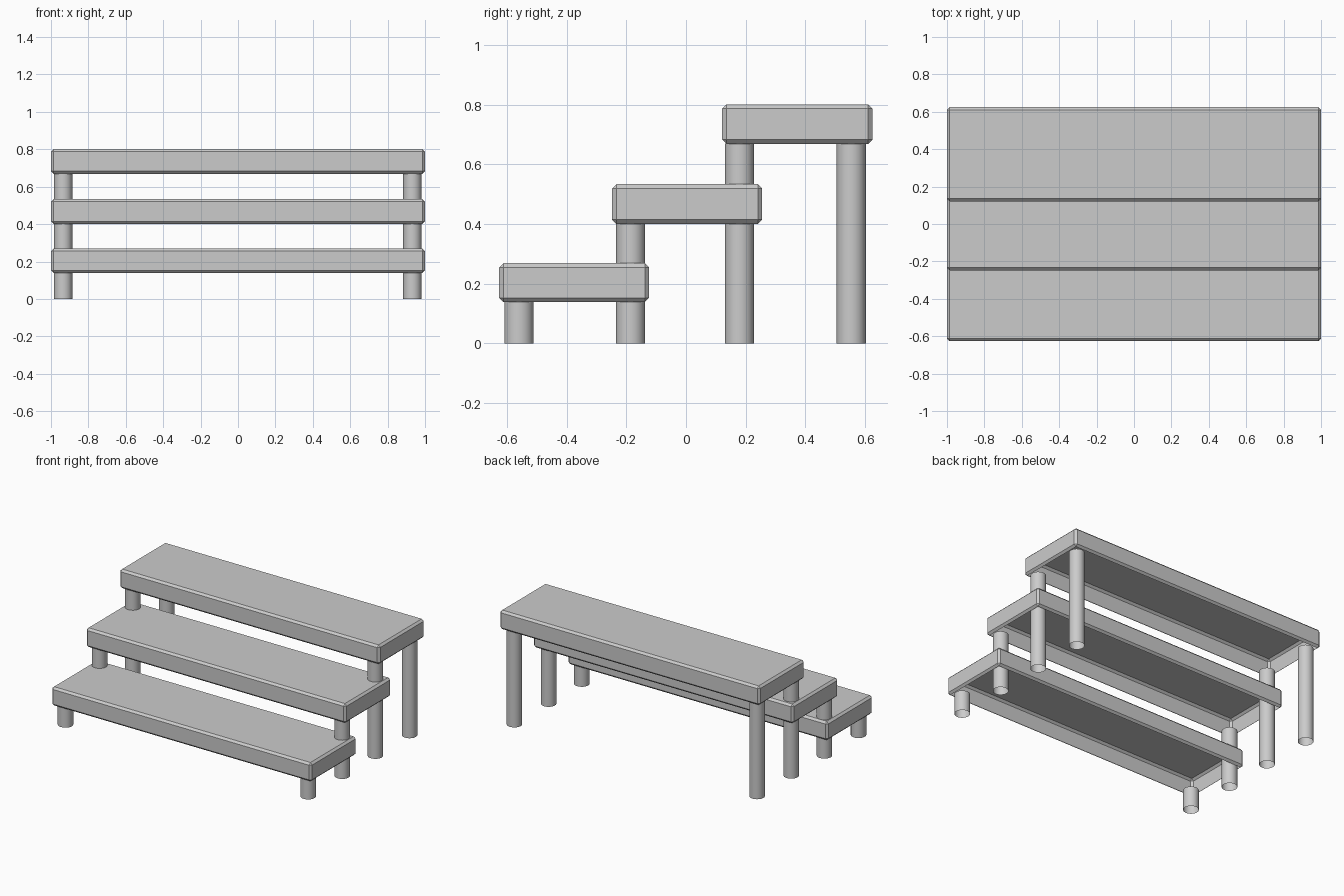
import bpy, bmesh
from math import radians

if "Cube" in bpy.data.objects:
    bpy.data.objects.remove(bpy.data.objects["Cube"])


def finish(name, bm, smooth=False):
    mesh = bpy.data.meshes.new(name)
    bm.to_mesh(mesh)
    bm.free()
    obj = bpy.data.objects.new(name, mesh)
    bpy.context.collection.objects.link(obj)
    if smooth:
        bpy.ops.object.select_all(action='DESELECT')
        obj.select_set(True)
        bpy.context.view_layer.objects.active = obj
        bpy.ops.object.shade_smooth_by_angle(angle=radians(30))
    return obj


def tread(name, y, z0, z1, depth=0.503, chamfer=0.014):
    # chamfered board, open underneath
    bm = bmesh.new()
    bmesh.ops.create_cube(bm, size=1)
    bmesh.ops.scale(bm, vec=(2, depth, z1 - z0), verts=bm.verts)
    bmesh.ops.translate(bm, vec=(0, y, (z0 + z1) / 2), verts=bm.verts)
    bmesh.ops.bevel(bm, geom=bm.edges[:], offset=chamfer, segments=1,
                    affect='EDGES', profile=0.5)
    bm.normal_update()
    under = [f for f in bm.faces if f.normal.z < -0.99]
    bmesh.ops.delete(bm, geom=under, context='FACES')
    return finish(name, bm)


def leg(name, x, y, top, radius=0.049):
    # round open-ended post from the ground to the tread it carries
    bm = bmesh.new()
    bmesh.ops.create_cone(bm, cap_ends=False, segments=32, radius1=radius,
                          radius2=radius, depth=top)
    bmesh.ops.translate(bm, vec=(x, y, top / 2), verts=bm.verts)
    return finish(name, bm, smooth=True)


# Three stepped treads
tread("lower_tread", -0.375, 0.139, 0.269)
tread("middle_tread", 0.004, 0.401, 0.534)
tread("upper_tread", 0.373, 0.669, 0.801)

# Four pairs of legs; the middle pairs pass through the tread below
for label, y, top in (("front", -0.56, 0.141), ("lower_middle", -0.186, 0.403),
                      ("upper_middle", 0.179, 0.671), ("back", 0.554, 0.671)):
    for side, x in (("left", -0.935), ("right", 0.932)):
        leg(f"{label}_leg_{side}", x, y, top)
